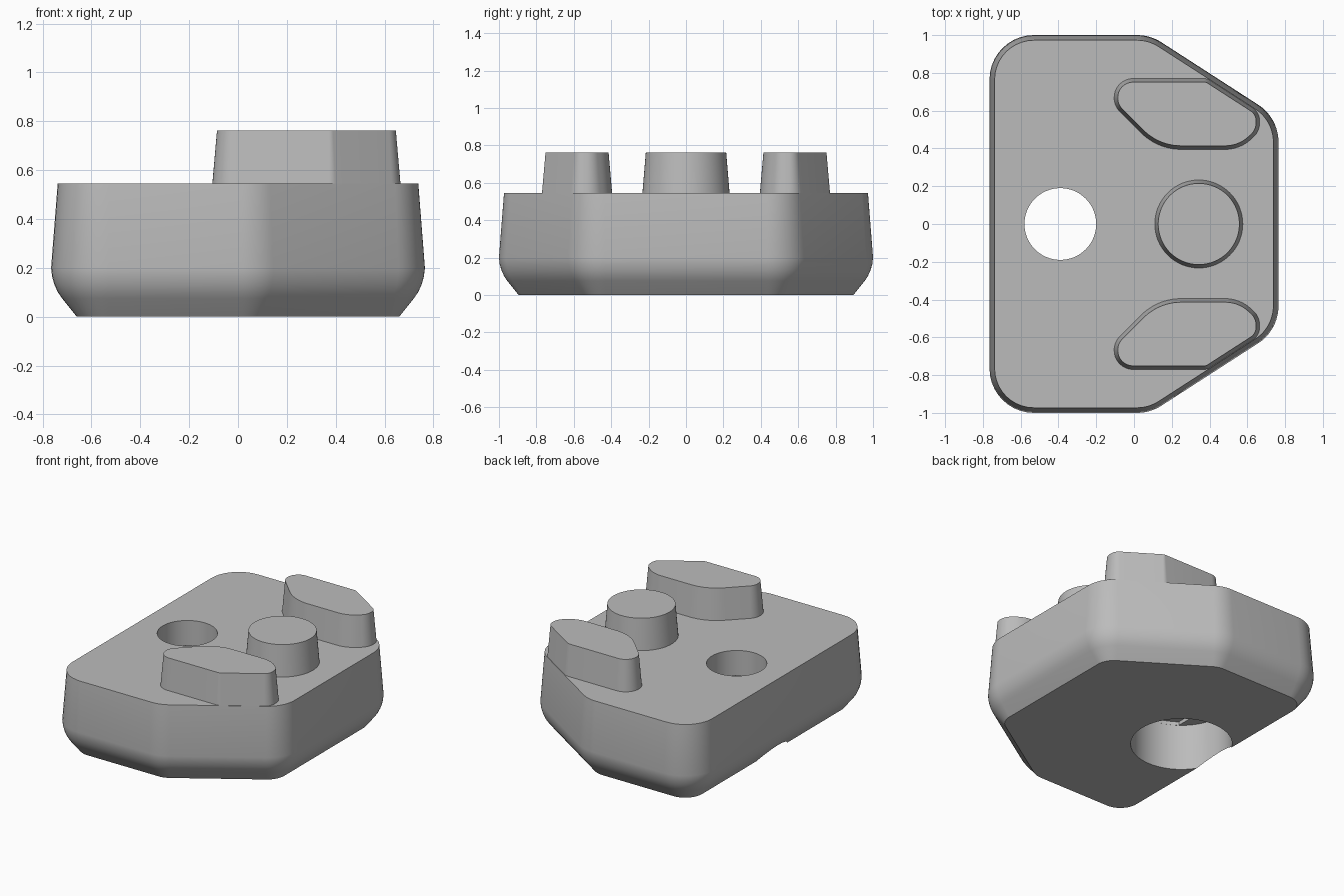
import bpy, bmesh, math
from mathutils import Vector

if "Cube" in bpy.data.objects:
    bpy.data.objects.remove(bpy.data.objects["Cube"])

grey = bpy.data.materials.new("grey plastic")
grey.diffuse_color = (0.5, 0.5, 0.5, 1)
grey.use_nodes = True
grey.node_tree.nodes["Principled BSDF"].inputs["Base Color"].default_value = grey.diffuse_color


def rounded(corners, inset=0.0, steps=10):
    """Inset a convex counter-clockwise outline of (x, y, radius) and round its corners."""
    pts, n = [], len(corners)
    for i in range(n):
        p0, p1, p2 = (Vector(corners[(i + k) % n][:2]) for k in (-1, 0, 1))
        d1, d2 = (p1 - p0).normalized(), (p2 - p1).normalized()
        n1, n2 = Vector((-d1.y, d1.x)), Vector((-d2.y, d2.x))
        miter = (n1 + n2) / (1 + n1.dot(n2))
        centre = p1 + miter * max(corners[i][2], inset)
        radius = max(corners[i][2] - inset, 0.001)
        turn = math.atan2(d1.cross(d2), d1.dot(d2))
        start = math.atan2(-n1.y, -n1.x)
        for k in range(steps + 1):
            a = start + turn * k / steps
            pts.append((centre.x + radius * math.cos(a), centre.y + radius * math.sin(a)))
    return pts


def circle(cx, cy, r, n=64):
    return [(cx + r * math.cos(math.tau * i / n), cy + r * math.sin(math.tau * i / n)) for i in range(n)]


def loft(name, levels):
    """Skin a stack of (z, outline) levels and cap both ends."""
    bm = bmesh.new()
    rings = [[bm.verts.new((x, y, z)) for x, y in pts] for z, pts in levels]
    n = len(rings[0])
    for low, high in zip(rings, rings[1:]):
        for i in range(n):
            j = (i + 1) % n
            bm.faces.new((low[i], low[j], high[j], high[i]))
    bm.faces.new(rings[0][::-1])
    bm.faces.new(rings[-1])
    mesh = bpy.data.meshes.new(name)
    bm.to_mesh(mesh)
    bm.free()
    obj = bpy.data.objects.new(name, mesh)
    bpy.context.collection.objects.link(obj)
    mesh.materials.append(grey)
    return obj


def activate(obj):
    bpy.ops.object.select_all(action='DESELECT')
    obj.select_set(True)
    bpy.context.view_layer.objects.active = obj


def smooth(obj):
    activate(obj)
    bpy.ops.object.shade_smooth_by_angle(angle=math.radians(30))


def cut(obj, cutter):
    activate(obj)
    mod = obj.modifiers.new("cut", 'BOOLEAN')
    mod.operation, mod.solver, mod.object = 'DIFFERENCE', 'EXACT', cutter
    bpy.ops.object.modifier_apply(modifier=mod.name)
    bpy.data.objects.remove(cutter)


TOP, POST_TOP = 0.545, 0.762

# Body: drafted block with a rounded, chamfered underside
half = [(0.765, 0.562, 0.235), (0.086, 1.0, 0.24), (-0.765, 1.0, 0.235)]
outline = half + [(x, -y, r) for x, y, r in reversed(half)]
profile = [(0, 0.105), (0.075, 0.045), (0.1, 0.028), (0.13, 0.014),
           (0.165, 0.004), (0.2, 0), (TOP, 0.027)]
body = loft("body", [(z, rounded(outline, d)) for z, d in profile])

# Screw hole: wide counterbore, two stepped bridges, narrow through hole
hx, r_wide, r_hole = -0.39, 0.32, 0.19


def prism(pts, z0, z1):
    return loft("hole_cutter", [(z0, pts), (z1, pts)])


cut(body, prism(circle(hx, 0, r_wide), -0.1, 0.32))
w = r_hole + 0.002
a = math.acos(w / (r_wide - 0.001))
arc = [a + (math.pi - 2 * a) * k / 16 for k in range(17)]
slot = [(hx + (r_wide - 0.001) * math.cos(t + s), (r_wide - 0.001) * math.sin(t + s))
        for s in (0, math.pi) for t in arc]
cut(body, prism(slot, 0.3, 0.345))
cut(body, prism([(hx - w, -w), (hx + w, -w), (hx + w, w), (hx - w, w)], 0.29, 0.37))
cut(body, prism(circle(hx, 0, r_hole), 0.28, 0.7))
smooth(body)

# Round stud
stud = loft("round_stud", [(TOP, circle(0.343, 0, 0.233)), (POST_TOP, circle(0.343, 0, 0.215))])
smooth(stud)

# Pair of side posts, mirrored front to back
post = [(-0.105, 0.77, 0.1), (-0.105, 0.625, 0.1), (0.125, 0.395, 0.3), (0.56, 0.395, 0.2),
        (0.665, 0.49, 0.1), (0.665, 0.591, 0.08), (0.387, 0.77, 0.05)]
for name, side in (("back_post", 1), ("front_post", -1)):
    shape = post if side > 0 else [(x, -y, r) for x, y, r in reversed(post)]
    smooth(loft(name, [(TOP, rounded(shape)), (POST_TOP, rounded(shape, 0.019))]))
